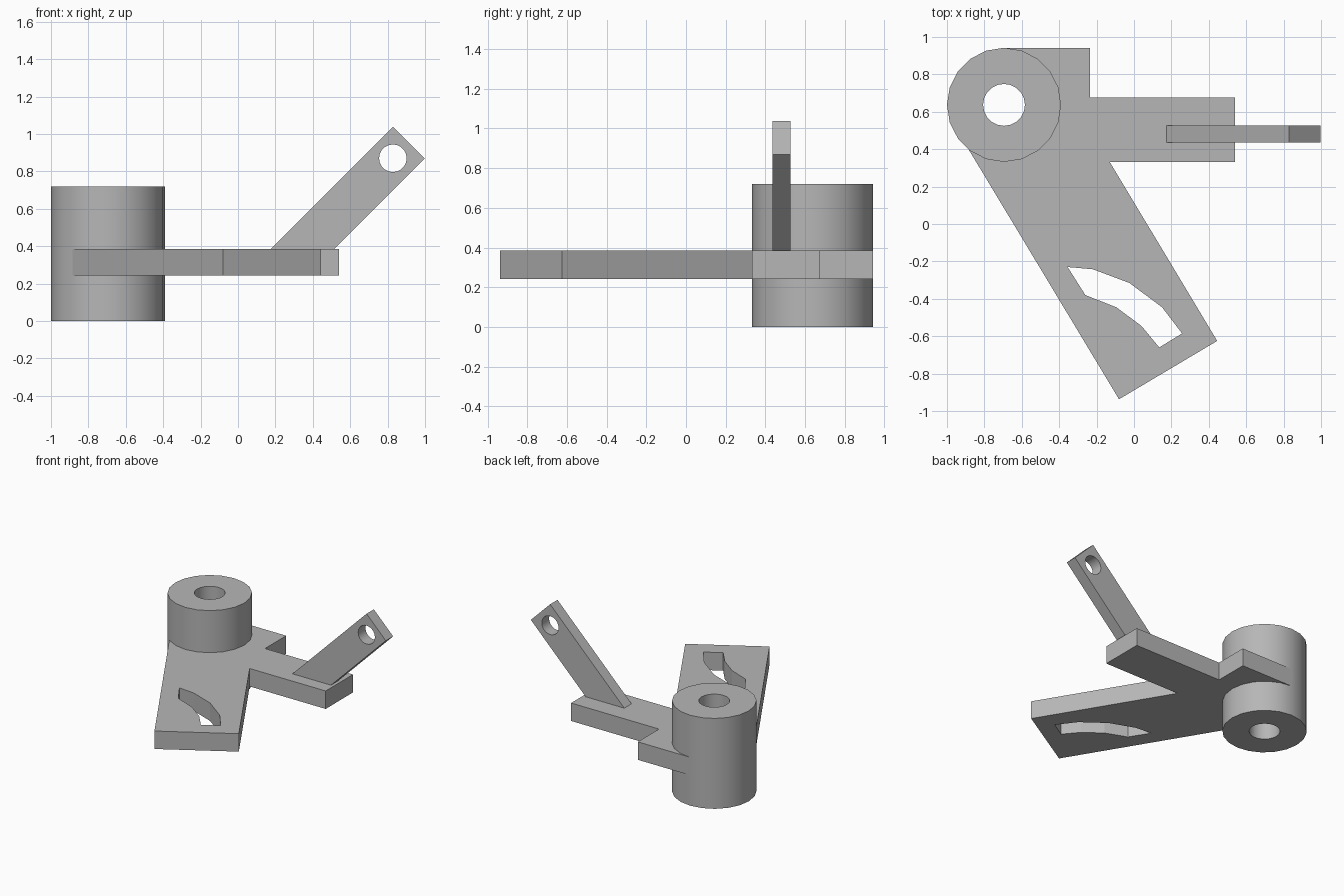
import bpy, bmesh, math
from mathutils import Vector

if "Cube" in bpy.data.objects:
    bpy.data.objects.remove(bpy.data.objects["Cube"], do_unlink=True)

grey = bpy.data.materials.new("plain grey")
grey.use_nodes = True
grey.diffuse_color = (0.47, 0.47, 0.47, 1)
grey.node_tree.nodes["Principled BSDF"].inputs["Base Color"].default_value = grey.diffuse_color


def extrude(name, points, depth):
    """Prism made by sweeping a planar outline along a vector."""
    bm = bmesh.new()
    face = bm.faces.new([bm.verts.new(p) for p in points])
    swept = bmesh.ops.extrude_face_region(bm, geom=[face], use_keep_orig=True)
    moved = [g for g in swept["geom"] if isinstance(g, bmesh.types.BMVert)]
    bmesh.ops.translate(bm, verts=moved, vec=Vector(depth))
    bmesh.ops.recalc_face_normals(bm, faces=bm.faces)
    mesh = bpy.data.meshes.new(name)
    bm.to_mesh(mesh)
    bm.free()
    mesh.materials.append(grey)
    ob = bpy.data.objects.new(name, mesh)
    bpy.context.collection.objects.link(ob)
    return ob


def circle(cx, cy, r, n=20):
    return [(cx + r * math.cos(2 * math.pi * i / n),
             cy + r * math.sin(2 * math.pi * i / n)) for i in range(n)]


def flat(points, z):
    return [(x, y, z) for x, y in points]


def upright(points, y):
    return [(x, y, z) for x, z in points]


def cut(target, cutter):
    """Subtract the cutter, apply the result and drop the cutter."""
    cutter.hide_render = True
    mod = target.modifiers.new("cut", 'BOOLEAN')
    mod.operation = 'DIFFERENCE'
    mod.solver = 'EXACT'
    mod.object = cutter
    bpy.ops.object.select_all(action='DESELECT')
    bpy.context.view_layer.objects.active = target
    target.select_set(True)
    bpy.ops.object.modifier_apply(modifier=mod.name)
    bpy.data.objects.remove(cutter, do_unlink=True)


HUB = (-0.695, 0.637)
PLATE_Z, PLATE_T = 0.242, 0.143

# Pivot hub with its through bore
hub = extrude("pivot_hub", flat(circle(*HUB, 0.305), 0), (0, 0, 0.72))
cut(hub, extrude("bore_cutter", flat(circle(*HUB, 0.112), -0.1), (0, 0, 1)))

# Flat plate: slotted arm, short side arm and shoulder, opened inside the hub wall
outline = [(-0.695, 0.942), (-0.235, 0.942), (-0.235, 0.675), (0.54, 0.675),
           (0.54, 0.332), (-0.13, 0.332), (0.445, -0.625), (-0.08, -0.937),
           (-0.885, 0.4), HUB]
plate = extrude("arm_plate", flat(outline, PLATE_Z), (0, 0, PLATE_T))
cut(plate, extrude("hub_cutter", flat(circle(*HUB, 0.2), 0), (0, 0, 1)))

# Curved slot near the end of the long arm
slot = [(-0.355, -0.23), (-0.22, -0.242), (-0.025, -0.315), (0.15, -0.445),
        (0.257, -0.585), (0.135, -0.66), (0.04, -0.545), (-0.095, -0.445),
        (-0.26, -0.38)]
cut(plate, extrude("slot_cutter", flat(slot, 0), (0, 0, 1)))

# Slanted lever standing on the side arm, with a cross hole at the tip
lever_shape = [(0.095, 0.305), (0.828, 1.038), (0.998, 0.868), (0.435, 0.305)]
lever = extrude("slanted_lever", upright(lever_shape, 0.435), (0, 0.092, 0))
cut(lever, extrude("lever_hole_cutter", upright(circle(0.828, 0.87, 0.074), 0.3), (0, 0.4, 0)))

# Smooth round walls, crisp edges
bpy.ops.object.select_all(action='DESELECT')
for ob in (hub, plate, lever):
    ob.select_set(True)
bpy.context.view_layer.objects.active = hub
bpy.ops.object.shade_smooth_by_angle(angle=math.radians(25))
for ob in (plate,):
    ob.data.shade_flat()
